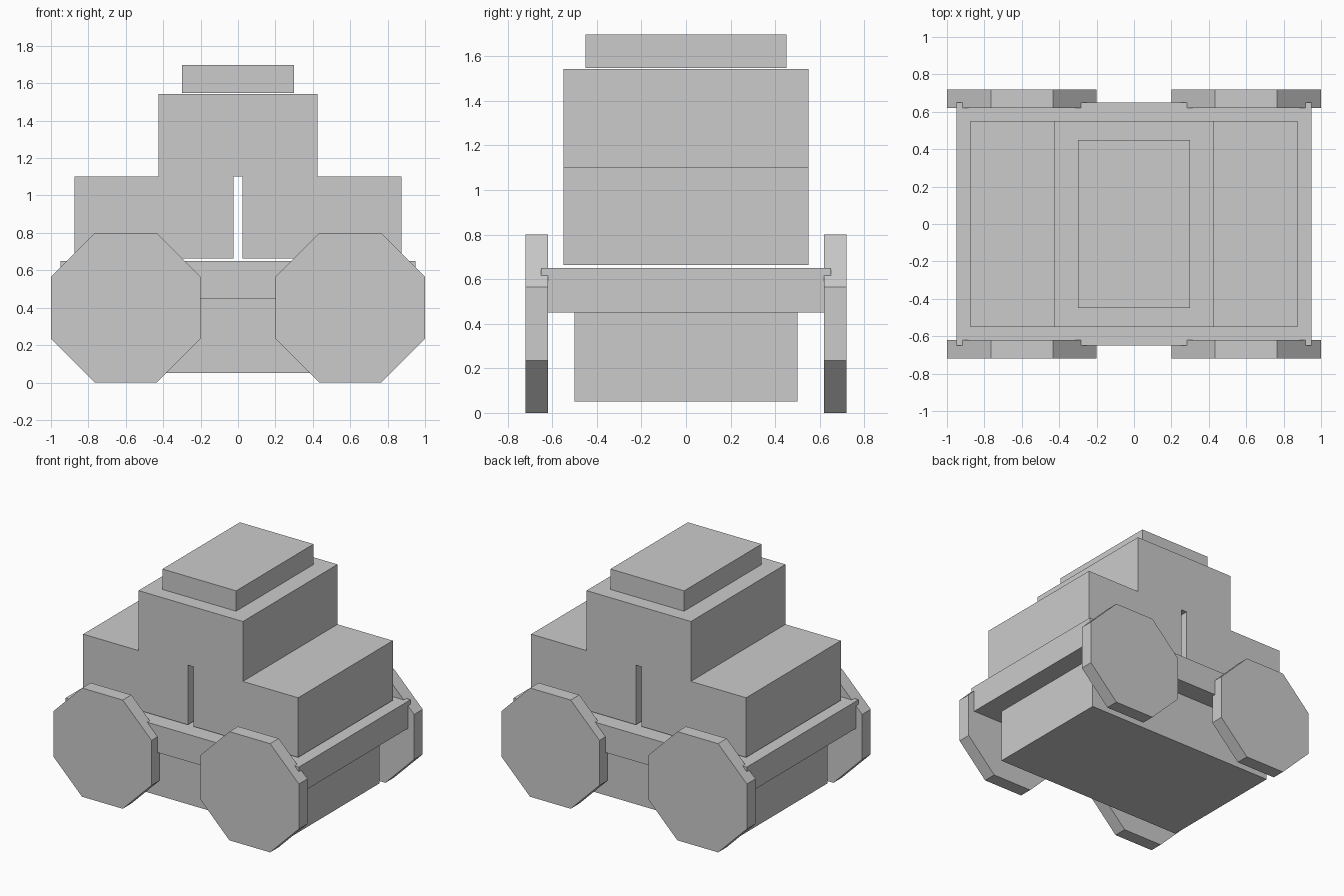
import bpy, math

if "Cube" in bpy.data.objects:
    bpy.data.objects.remove(bpy.data.objects["Cube"])

grey = bpy.data.materials.new("light_grey")
grey.diffuse_color = (0.6, 0.6, 0.6, 1)
grey.use_nodes = True
grey.node_tree.nodes["Principled BSDF"].inputs["Base Color"].default_value = grey.diffuse_color


def box(name, x, y, z):
    """Box from (min, max) ranges on each axis."""
    bpy.ops.mesh.primitive_cube_add(size=1, location=[(a + b) / 2 for a, b in (x, y, z)])
    ob = bpy.context.object
    ob.name = name
    ob.scale = [b - a for a, b in (x, y, z)]
    bpy.ops.object.transform_apply(location=False, rotation=False, scale=True)
    ob.data.materials.append(grey)


def wheel(name, x, y):
    """Octagonal wheel resting on a flat side, axle along y."""
    bpy.ops.mesh.primitive_cylinder_add(
        vertices=8, radius=0.4 / math.cos(math.pi / 8), depth=0.1,
        location=(x, y, 0.4), rotation=(math.pi / 2, math.pi / 8, 0))
    ob = bpy.context.object
    ob.name = name
    bpy.ops.object.transform_apply(location=False, rotation=True, scale=False)
    ob.data.materials.append(grey)


# Cart base
box("undercarriage", (-0.8, 0.8), (-0.5, 0.5), (0.05, 0.45))
box("deck", (-0.95, 0.95), (-0.65, 0.65), (0.45, 0.65))

# Stacked crates, two below and one above, with a lid on top
box("crate_left", (-0.875, -0.023), (-0.55, 0.55), (0.663, 1.102))
box("crate_right", (0.023, 0.875), (-0.55, 0.55), (0.663, 1.102))
box("crate_top", (-0.425, 0.425), (-0.55, 0.55), (1.102, 1.543))
box("top_slab", (-0.3, 0.3), (-0.45, 0.45), (1.547, 1.697))

# Wheels
for side, sx in (("left", -1), ("right", 1)):
    for end, sy in (("front", -1), ("back", 1)):
        wheel(f"wheel_{end}_{side}", sx * 0.6, sy * 0.67)

# Exact octagon width check: flats must sit on the ground, not corners
for ob in bpy.data.objects:
    if ob.name.startswith("wheel"):
        low = min(v.co.z for v in ob.data.vertices)
        if low < -0.41:
            for v in ob.data.vertices:
                c, s = math.cos(math.pi / 8), math.sin(math.pi / 8)
                v.co.x, v.co.z = v.co.x * c - v.co.z * s, v.co.x * s + v.co.z * c
